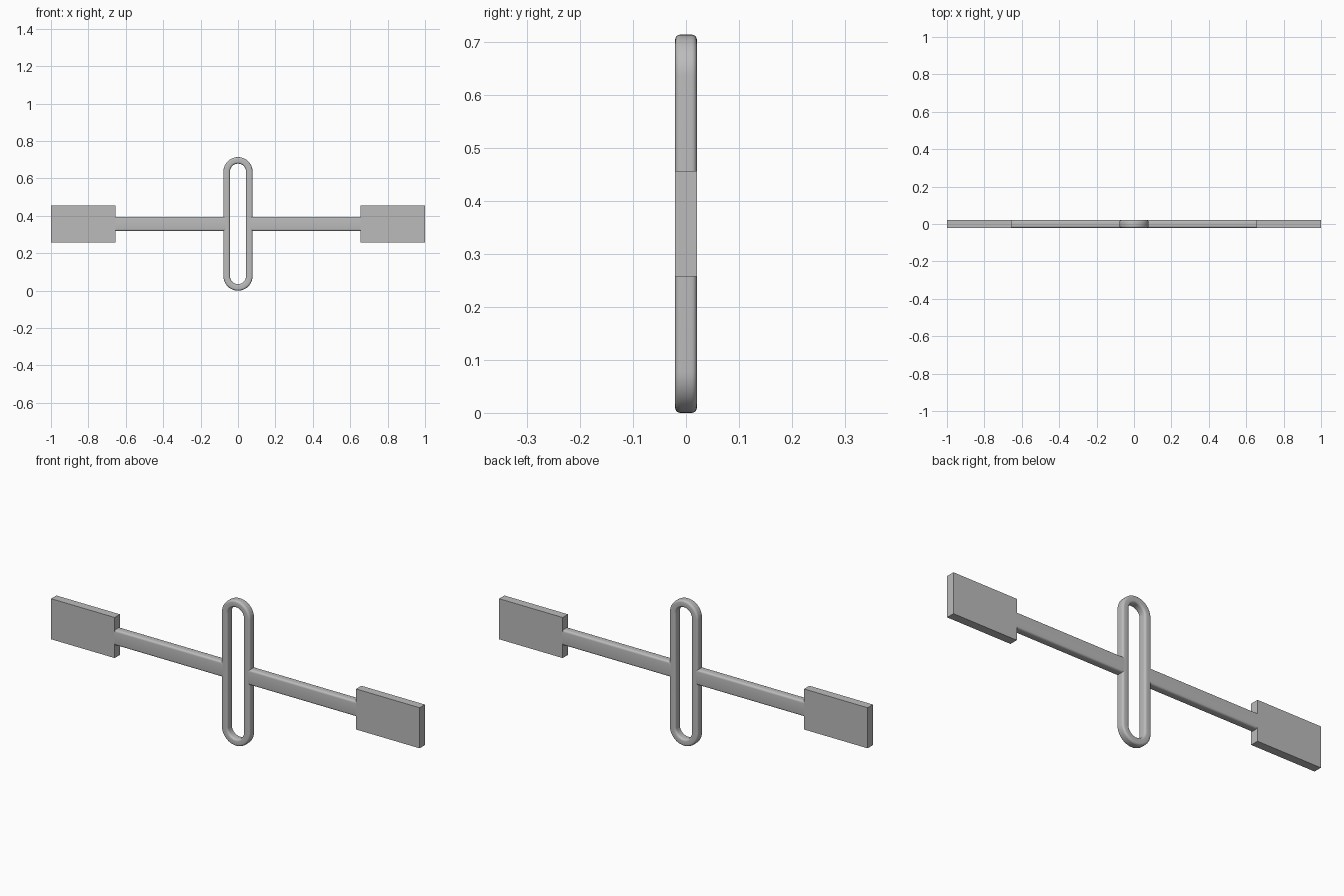
import bpy, bmesh, math

if "Cube" in bpy.data.objects:
    bpy.data.objects.remove(bpy.data.objects["Cube"])

DEPTH = 0.0205      # half thickness along y
MID_Z = 0.357       # height of the horizontal axis
FILLET = 0.01

grey = bpy.data.materials.new("plain grey")
grey.diffuse_color = (0.5, 0.5, 0.5, 1)
grey.use_nodes = True
grey.node_tree.nodes["Principled BSDF"].inputs["Base Color"].default_value = grey.diffuse_color


def rounded_rect(half_a, half_b, r, steps=5):
    """Closed outline of a rounded rectangle centred on the origin."""
    pts = []
    for i, (sa, sb) in enumerate([(1, 1), (-1, 1), (-1, -1), (1, -1)]):
        for k in range(steps + 1):
            t = math.pi / 2 * (i + k / steps)
            pts.append((sa * (half_a - r) + r * math.cos(t),
                        sb * (half_b - r) + r * math.sin(t)))
    return pts


def finish(name, bm, smooth=True):
    bmesh.ops.recalc_face_normals(bm, faces=bm.faces)
    mesh = bpy.data.meshes.new(name)
    bm.to_mesh(mesh)
    bm.free()
    mesh.materials.append(grey)
    obj = bpy.data.objects.new(name, mesh)
    bpy.context.collection.objects.link(obj)
    if smooth:
        bpy.ops.object.select_all(action='DESELECT')
        obj.select_set(True)
        bpy.context.view_layer.objects.active = obj
        bpy.ops.object.shade_smooth_by_angle(angle=math.radians(35))
    return obj


def loft(bm, rings, closed):
    """Skin successive rings of points, capping the ends when open."""
    loops = [[bm.verts.new(p) for p in ring] for ring in rings]
    n = len(loops[0])
    for i in range(len(loops) if closed else len(loops) - 1):
        a, b = loops[i], loops[(i + 1) % len(loops)]
        for j in range(n):
            k = (j + 1) % n
            bm.faces.new((a[j], a[k], b[k], b[j]))
    if not closed:
        bm.faces.new(loops[0])
        bm.faces.new(loops[-1])


# Central upright loop: rounded bar swept round a stadium path
OUTER, INNER, HALF_H = 0.078, 0.043, 0.357
radius = (OUTER + INNER) / 2
section = rounded_rect((OUTER - INNER) / 2, DEPTH, FILLET)
rings = []
for side, start in ((1, 0), (-1, math.pi)):
    for k in range(25):
        t = start + math.pi * k / 24
        cz = MID_Z + side * (HALF_H - OUTER)
        rings.append([((radius + u) * math.cos(t), v, cz + (radius + u) * math.sin(t))
                      for u, v in section])
bm = bmesh.new()
loft(bm, rings, True)
finish("centre_loop", bm)

# Arms and end plates on both sides
arm_section = rounded_rect(DEPTH, 0.038, FILLET)
for side, label in ((-1, "left"), (1, "right")):
    bm = bmesh.new()
    loft(bm, [[(side * x, y, MID_Z + z) for y, z in arm_section]
              for x in (OUTER - FILLET, 0.656)], False)
    finish(label + "_arm", bm)

    bm = bmesh.new()
    bmesh.ops.create_cube(bm, size=1)
    for v in bm.verts:
        v.co = (side * 0.8275 + v.co.x * 0.345, v.co.y * 2 * DEPTH, MID_Z + v.co.z * 0.199)
    finish(label + "_plate", bm, smooth=False)
